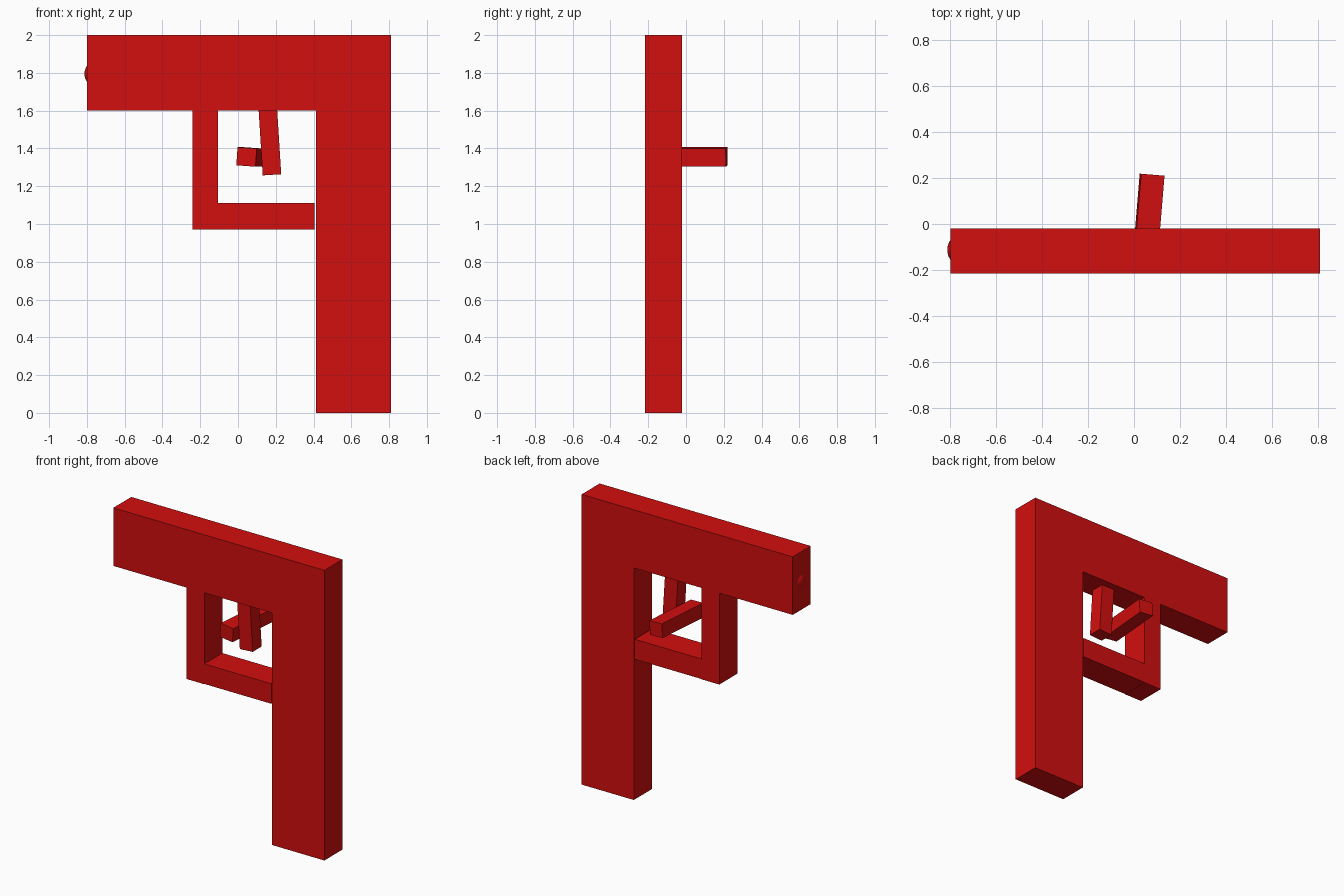
import bpy
import math
from mathutils import Euler

if "Cube" in bpy.data.objects:
    bpy.data.objects.remove(bpy.data.objects["Cube"], do_unlink=True)

COLOUR = (0.65, 0.0045, 0.0045, 1)
red = bpy.data.materials.new("red")
red.use_nodes = True
red.diffuse_color = COLOUR
red.node_tree.nodes["Principled BSDF"].inputs["Base Color"].default_value = COLOUR

MID_Y = -0.118   # centre plane of the flat frame
DEPTH = 0.196


def block(name, centre, size, turn=(0, 0, 0)):
    """Box with given centre, full size and rotation in degrees."""
    bpy.ops.mesh.primitive_cube_add(size=1, location=centre)
    ob = bpy.context.object
    ob.name = name
    ob.scale = size
    ob.rotation_euler = Euler([math.radians(a) for a in turn])
    ob.data.materials.append(red)
    return ob


def slab(name, x0, x1, z0, z1):
    """Full-depth box given by its front outline."""
    return block(name, ((x0 + x1) / 2, MID_Y, (z0 + z1) / 2),
                 (x1 - x0, DEPTH, z1 - z0))


# Flat frame: barrel, handle and the guard around the trigger
slab("barrel", -0.80, 0.81, 1.60, 2.00)
slab("handle", 0.412, 0.81, 0.00, 1.60)
slab("guard_front", -0.24, -0.105, 0.97, 1.60)
slab("guard_bottom", -0.105, 0.405, 0.972, 1.11)

# Tilted trigger, running up into the barrel
block("trigger", (0.167, MID_Y, 1.465), (0.098, 0.098, 0.41), (0, -3.6, 0))

# Loose crossbar sticking out of the back
block("crossbar", (0.062, 0.013, 1.355), (0.102, 0.405, 0.096), (0, 4, -4.8))

# Rounded muzzle bulge
bpy.ops.mesh.primitive_uv_sphere_add(segments=32, ring_count=16, radius=0.075,
                                     location=(-0.738, MID_Y + 0.005, 1.795))
muzzle = bpy.context.object
muzzle.name = "muzzle"
muzzle.data.materials.append(red)
bpy.ops.object.shade_smooth_by_angle()
